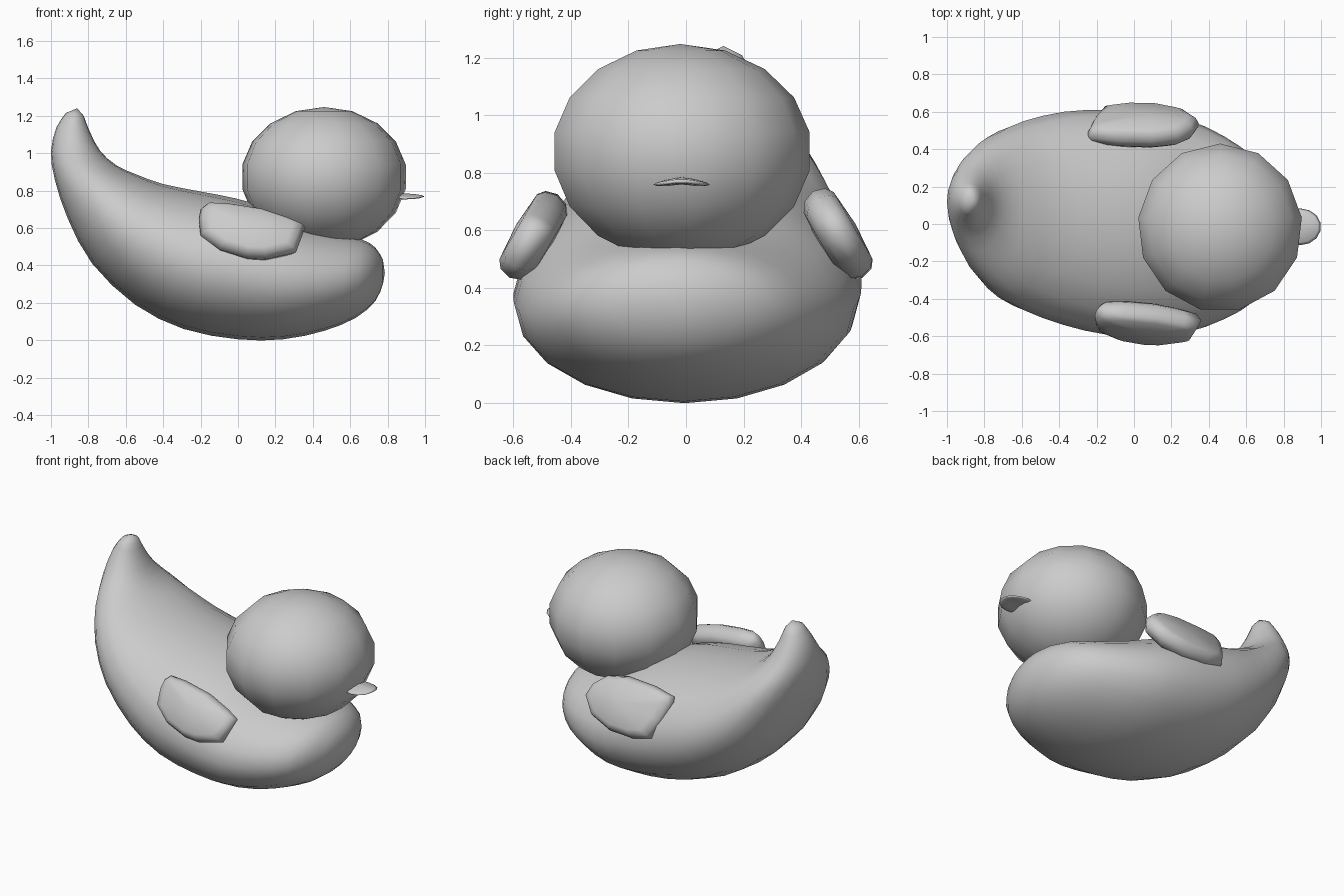
import bpy, bmesh
from math import sin, cos, pi
from mathutils import Vector

if "Cube" in bpy.data.objects:
    bpy.data.objects.remove(bpy.data.objects["Cube"])


def finish(name, bm):
    bmesh.ops.recalc_face_normals(bm, faces=bm.faces[:])
    for f in bm.faces:
        f.smooth = True
    mesh = bpy.data.meshes.new(name)
    bm.to_mesh(mesh)
    bm.free()
    ob = bpy.data.objects.new(name, mesh)
    bpy.context.collection.objects.link(ob)
    return ob


def loft(name, rings, start, end):
    """Skin closed rings of points, closing both ends to a point."""
    bm = bmesh.new()
    loops = [[bm.verts.new(p) for p in r] for r in rings]
    n = len(loops[0])
    for a, b in zip(loops, loops[1:]):
        for i in range(n):
            j = (i + 1) % n
            bm.faces.new((a[i], a[j], b[j], b[i]))
    for loop, tip in ((loops[0], start), (loops[-1], end)):
        t = bm.verts.new(tip)
        for i in range(n):
            bm.faces.new((loop[i], loop[(i + 1) % n], t))
    return finish(name, bm)


def refine(rows):
    """Insert a smooth in-between row after every row."""
    out = []
    for i in range(len(rows) - 1):
        a, b = rows[max(i - 1, 0)], rows[i]
        c, d = rows[i + 1], rows[min(i + 2, len(rows) - 1)]
        out += [b, tuple((9 * (q + r) - p - s) / 16 for p, q, r, s in zip(a, b, c, d))]
    return out + [rows[-1]]


# Body: sections from tail tip to breast (under x,z, upper x,z, half width, y centre)
sections = [
    (-0.92, 1.215, -0.825, 1.20, 0.065, 0.13),
    (-0.97, 1.14, -0.79, 1.11, 0.115, 0.13),
    (-1.00, 1.01, -0.735, 1.01, 0.20, 0.12),
    (-0.98, 0.86, -0.65, 0.935, 0.32, 0.09),
    (-0.91, 0.65, -0.54, 0.885, 0.425, 0.06),
    (-0.78, 0.41, -0.40, 0.835, 0.505, 0.045),
    (-0.55, 0.19, -0.20, 0.795, 0.57, 0.03),
    (-0.29, 0.06, -0.02, 0.76, 0.60, 0.01),
    (0.00, 0.005, 0.15, 0.71, 0.60, 0.00),
    (0.24, 0.005, 0.32, 0.635, 0.57, -0.01),
    (0.46, 0.05, 0.50, 0.58, 0.49, -0.02),
    (0.63, 0.12, 0.66, 0.54, 0.38, -0.03),
    (0.735, 0.21, 0.735, 0.495, 0.24, -0.03),
    (0.775, 0.30, 0.775, 0.43, 0.11, -0.03),
]
N = 20
body_rings = []
for bx, bz, tx, tz, w, yc in refine(sections):
    low, high = Vector((bx, yc, bz)), Vector((tx, yc, tz))
    mid, half = (low + high) / 2, (high - low) / 2
    body_rings.append([mid + half * cos(2 * pi * i / N) + Vector((0, w * sin(2 * pi * i / N), 0))
                       for i in range(N)])
loft("body", body_rings, (-0.86, 0.13, 1.24), (0.785, -0.03, 0.36))

# Head: coarse ball, fuller towards the bottom
bm = bmesh.new()
bmesh.ops.create_uvsphere(bm, u_segments=13, v_segments=9, radius=1)
for v in bm.verts:
    x, y, z = v.co
    v.co = (0.46 + 0.447 * x, -0.02 + 0.457 * y, 0.875 + (0.372 if z > 0 else 0.385) * z)
finish("head", bm)

# Beak: thin rounded flap, gently arched across
bm = bmesh.new()
bmesh.ops.create_uvsphere(bm, u_segments=14, v_segments=6, radius=1)
for v in bm.verts:
    x, y, z = v.co
    v.co = (0.89 + 0.11 * x, -0.015 + 0.098 * y, 0.772 + 0.013 * z - 0.014 * abs(y))
finish("beak", bm)

# Wings: rounded slabs leaning against the flanks
front_outline = [(-0.20, 0.70), (-0.17, 0.725), (-0.06, 0.72), (0.13, 0.69), (0.28, 0.64),
                 (0.36, 0.605), (0.31, 0.47), (0.15, 0.435), (0.05, 0.44), (-0.10, 0.485),
                 (-0.20, 0.56), (-0.21, 0.65)]
back_outline = [(-0.25, 0.66), (-0.24, 0.70), (-0.10, 0.725), (0.10, 0.735), (0.24, 0.71),
                (0.32, 0.65), (0.35, 0.58), (0.27, 0.49), (0.12, 0.44), (-0.05, 0.435),
                (-0.17, 0.46), (-0.22, 0.56)]


def wing_point(x, z, off, side):
    y = 0.455 + (0.71 - z) * 0.58
    return (x, side * (y + 0.86 * off), z + 0.5 * off)


for name, side, outline in (("wing_front", -1, front_outline), ("wing_back", 1, back_outline)):
    cx, cz = 0.07, 0.585
    rings = []
    for off, s in ((-0.065, 0.72), (-0.042, 0.91), (0, 1.0), (0.042, 0.93), (0.062, 0.78)):
        rings.append([wing_point(cx + (x - cx) * s, cz + (z - cz) * s, off, side)
                      for x, z in outline])
    loft(name, rings, wing_point(cx, cz, -0.075, side), wing_point(cx, cz, 0.072, side))
